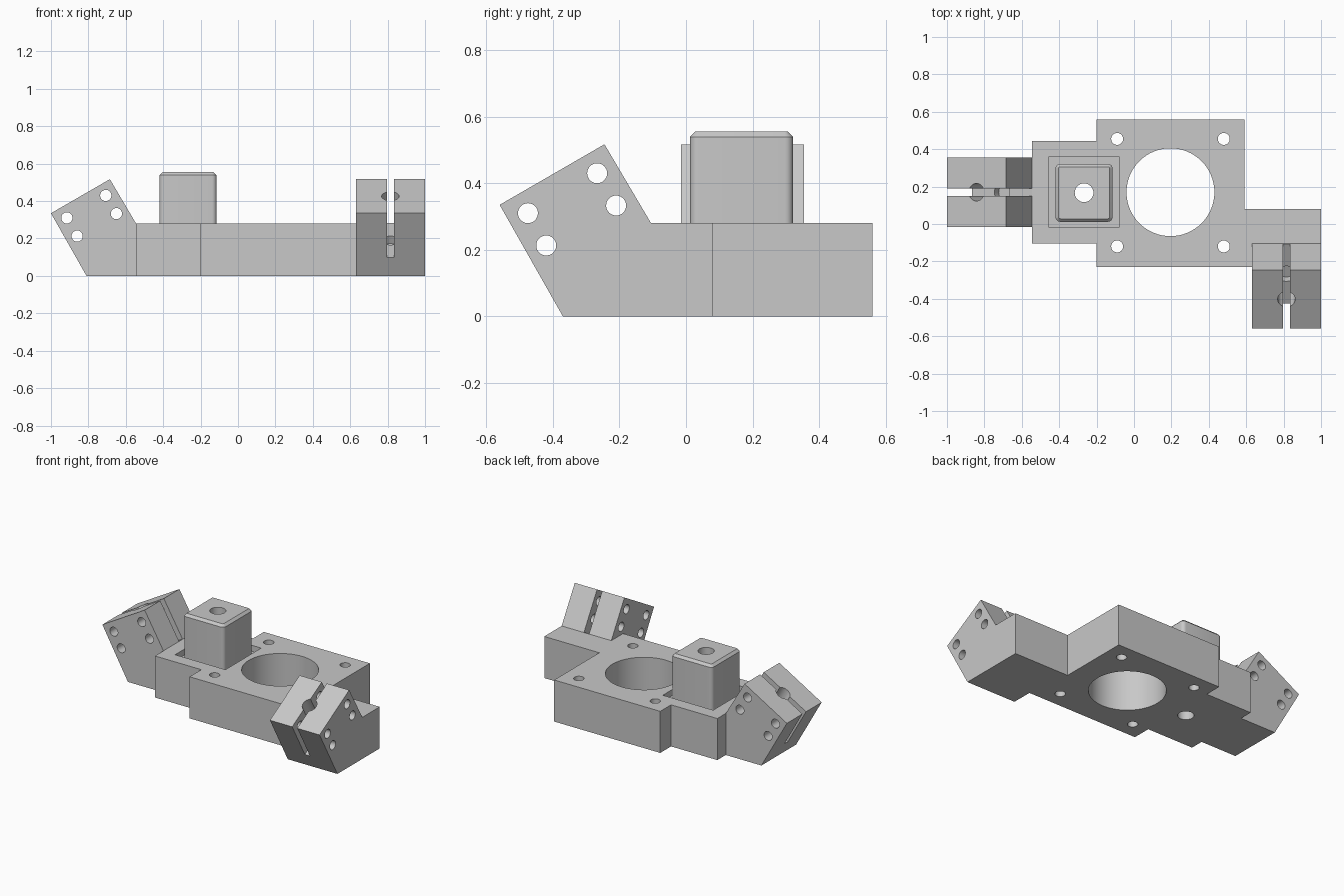
import bpy, bmesh
from math import radians, sin, cos
from mathutils import Vector

cube = bpy.data.objects.get("Cube")
if cube:
    bpy.data.objects.remove(cube, do_unlink=True)

grey = bpy.data.materials.new("plain grey")
grey.use_nodes = True
grey.diffuse_color = (0.58, 0.58, 0.58, 1)
grey.node_tree.nodes["Principled BSDF"].inputs["Base Color"].default_value = (0.58, 0.58, 0.58, 1)


def add_object(name, bm):
    bmesh.ops.recalc_face_normals(bm, faces=bm.faces)
    mesh = bpy.data.meshes.new(name)
    bm.to_mesh(mesh)
    bm.free()
    mesh.materials.append(grey)
    obj = bpy.data.objects.new(name, mesh)
    bpy.context.collection.objects.link(obj)
    return obj


def prism(name, points, depth):
    """Extrude a closed outline of 3D points along a vector."""
    bm = bmesh.new()
    face = bm.faces.new([bm.verts.new(p) for p in points])
    new = bmesh.ops.extrude_face_region(bm, geom=[face])["geom"]
    bmesh.ops.translate(bm, vec=depth, verts=[v for v in new if isinstance(v, bmesh.types.BMVert)])
    return add_object(name, bm)


def box(name, size, location, tilt=0):
    bm = bmesh.new()
    bmesh.ops.create_cube(bm, size=1)
    bmesh.ops.scale(bm, vec=size, verts=bm.verts)
    obj = add_object(name, bm)
    obj.location, obj.rotation_euler = location, (0, tilt, 0)
    return obj


def rod(radius, length, location, rotation=(0, 0, 0), sides=32):
    bm = bmesh.new()
    bmesh.ops.create_cone(bm, cap_ends=True, segments=sides, radius1=radius, radius2=radius, depth=length)
    obj = add_object("hole_cutter", bm)
    obj.location, obj.rotation_euler = location, rotation
    return obj


def cut(target, cutter):
    cutter.hide_render = True
    bpy.context.view_layer.update()
    mod = target.modifiers.new("cut", 'BOOLEAN')
    mod.operation, mod.solver, mod.object = 'DIFFERENCE', 'EXACT', cutter
    bpy.context.view_layer.objects.active = target
    bpy.ops.object.modifier_apply(modifier=mod.name)
    bpy.data.objects.remove(cutter, do_unlink=True)


# Base plate: one stepped outline
TOP = 0.28
outline = [(-.545, -.105), (-.2, -.105), (-.2, -.23), (.63, -.23), (.63, -.105), (1, -.105),
           (1, .08), (.59, .08), (.59, .56), (-.2, .56), (-.2, .445), (-.545, .445)]
base = prism("base_plate", [(x, y, 0) for x, y in outline], (0, 0, TOP))

# Large bore and four mounting holes
cut(base, rod(.235, 1, (.195, .17, 0), sides=64))
for x in (-.09, .48):
    for y in (-.12, .455):
        cut(base, rod(.032, 1, (x, y, 0)))

# Shallow square pocket holding the post
FLOOR = 0.24
cut(base, box("pocket_cutter", (.375, .38, .2), (-.267, .17, FLOOR + .1)))

# Post: rounded upright corners and a chamfered top
bm = bmesh.new()
bmesh.ops.create_cube(bm, size=1)
bmesh.ops.scale(bm, vec=(.305, .31, .555 - FLOOR), verts=bm.verts)
upright = [e for e in bm.edges if abs(e.verts[0].co.z - e.verts[1].co.z) > .1]
bmesh.ops.bevel(bm, geom=upright, offset=.025, segments=6, profile=.5, affect='EDGES')
peak = max(v.co.z for v in bm.verts)
rim = [e for e in bm.edges if all(v.co.z > peak - .001 for v in e.verts)]
bmesh.ops.bevel(bm, geom=rim, offset=.016, segments=1, affect='EDGES')
post = add_object("square_post", bm)
post.location = (-.267, .167, (.555 + FLOOR) / 2)

# Vertical hole through the post and base
for part in (base, post):
    cut(part, rod(.05, 2, (-.267, .167, 0)))

# Tilted clamps, built pointing along +x from their foot
TILT = radians(30)
axis = Vector((sin(TILT), 0, cos(TILT)))


def clamp(name, location, turn):
    side = [(0, 0), (0, TOP), (.14, .517), (.455, .335), (.265, 0)]
    obj = prism(name, [(u, -.185, z) for u, z in side], (0, .37, 0))
    # Slot splitting the jaws
    slot_floor = Vector((.16, 0, .19))
    cut(obj, box("slot_cutter", (1, .038, .5), slot_floor + axis * .25, TILT))
    # Bore square to the sloping top
    cut(obj, rod(.047, .42, Vector((.2975, 0, .426)) - axis * .11, (0, TILT, 0)))
    # Bolt holes across the jaws
    for u, z in ((.37, .31), (.315, .213), (.162, .43), (.105, .333)):
        cut(obj, rod(.03, 1, (u, 0, z), (radians(90), 0, 0)))
    obj.location, obj.rotation_euler = location, (0, 0, radians(turn))
    return obj


front_clamp = clamp("front_clamp", (.815, -.105, 0), -90)
side_clamp = clamp("side_clamp", (-.545, .17, 0), 180)

# Smooth the round walls, keep the edges sharp
bpy.ops.object.select_all(action='DESELECT')
for part in (base, post, front_clamp, side_clamp):
    part.select_set(True)
bpy.context.view_layer.objects.active = base
bpy.ops.object.shade_smooth_by_angle(angle=radians(25))
